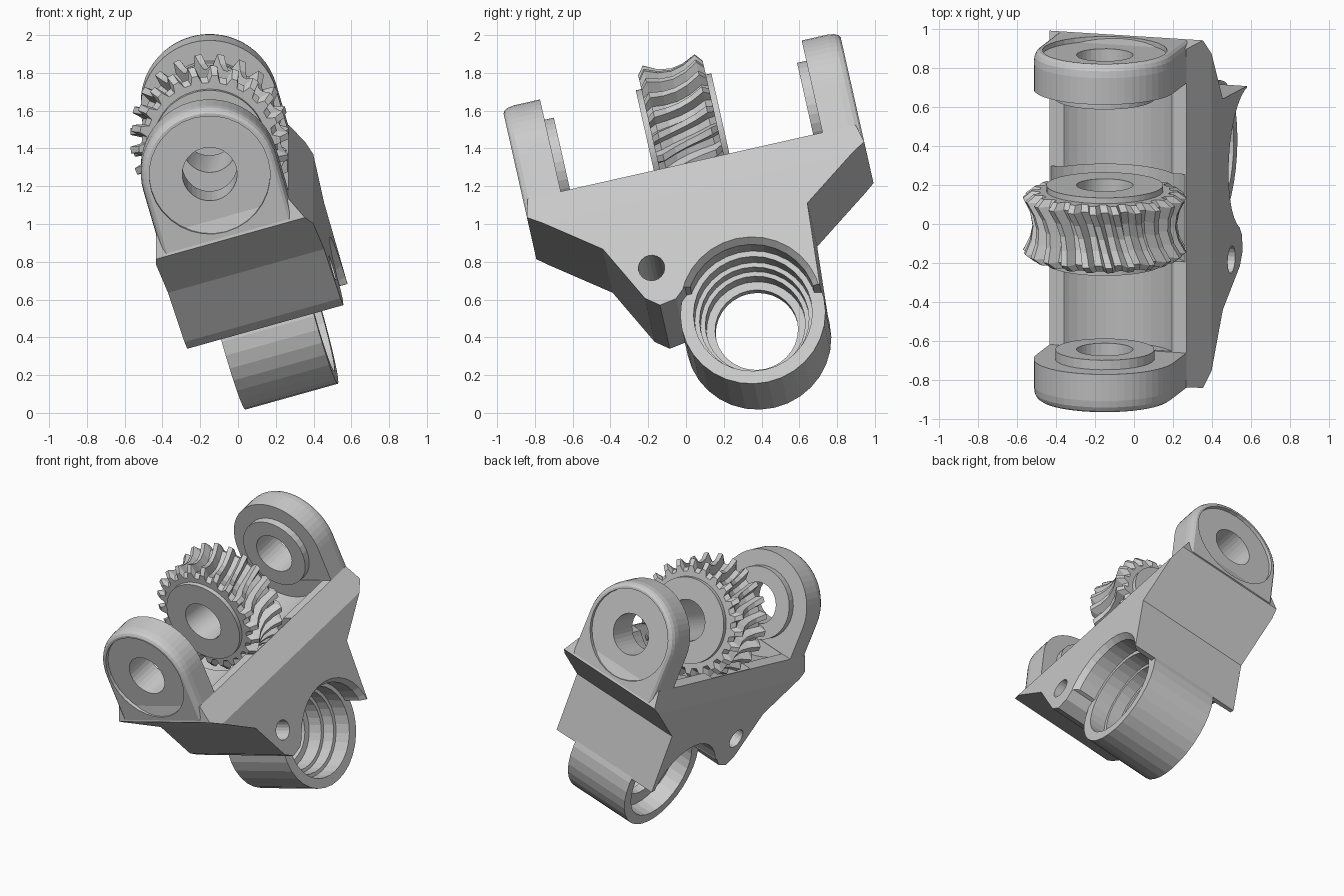
import bpy, bmesh
from math import sin, cos, pi, radians
from mathutils import Matrix

if "Cube" in bpy.data.objects:
    bpy.data.objects.remove(bpy.data.objects["Cube"])

# Local frame: gear axis = Y, tube axis = X; everything is tilted at the end
PLACE = (Matrix.Translation((-0.15, 0, 1.46)) @ Matrix.Rotation(radians(12.7), 4, 'X')
         @ Matrix.Rotation(radians(-16), 4, 'Y'))


def loft(name, loops, closed=False):
    """Skin a list of equal-length loops; cap the ends unless closed."""
    bm = bmesh.new()
    rings = [[bm.verts.new(p) for p in lp] for lp in loops]
    n = len(rings[0])
    pairs = list(zip(rings, rings[1:])) + ([(rings[-1], rings[0])] if closed else [])
    for a, b in pairs:
        for i in range(n):
            j = (i + 1) % n
            bm.faces.new((a[i], a[j], b[j], b[i]))
    if not closed:
        bm.faces.new(rings[0])
        bm.faces.new(rings[-1])
    bmesh.ops.recalc_face_normals(bm, faces=bm.faces)
    me = bpy.data.meshes.new(name)
    bm.to_mesh(me)
    bm.free()
    ob = bpy.data.objects.new(name, me)
    bpy.context.collection.objects.link(ob)
    return ob


def turned(name, axis, steps, c=(0, 0), n=32):
    """Solid of revolution; steps are (position on axis, radius)."""
    loops = []
    for t, r in steps:
        pts = [(c[0] + r * cos(2 * pi * i / n), c[1] + r * sin(2 * pi * i / n)) for i in range(n)]
        loops.append([(t, u, v) if axis == 'X' else (u, t, v) for u, v in pts])
    return loft(name, loops)


def boolean(ob, tool, op):
    m = ob.modifiers.new(op, 'BOOLEAN')
    m.operation, m.object, m.solver = op, tool, 'EXACT'
    bpy.context.view_layer.objects.active = ob
    bpy.ops.object.modifier_apply(modifier=m.name)
    bpy.data.objects.remove(tool, do_unlink=True)


# Bracket body: side outline (Y, Z) crossed with an end section (X, Z)
side = [(-.89, -.245), (.89, -.245), (.915, -.36), (.55, -.63), (.52, -1.08), (.44, -1.06),
        (.1, -.93), (-.18, -.93), (-.24, -.985), (-.33, -1.0), (-.40, -.945), (-.56, -.63),
        (-.915, -.36)]
section = [(-.365, -.245), (.365, -.245), (.45, -.42), (.45, -1.2), (-.41, -1.2), (-.41, -.40)]
body = loft("bracket", [[(x, y, z) for y, z in side] for x in (-.7, .7)])
boolean(body, loft("section", [[(x, y, z) for x, z in section] for y in (-1, 1)]), 'INTERSECT')

# Trough between the arms, with extra clearance round the gear
boolean(body, turned("trough", 'Y', [(-.705, .38), (.705, .38)], n=48), 'DIFFERENCE')
boolean(body, turned("gear_pocket", 'Y', [(-.23, .435), (.23, .435)], n=48), 'DIFFERENCE')

# Arched clearance at both tube ends, and the lug hole
TUBE = (.14, -1.11)
boolean(body, turned("arch_r", 'X', [(.28, .345), (.41, .345), (.45, .375), (.6, .375)], TUBE), 'DIFFERENCE')
boolean(body, turned("arch_l", 'X', [(-.6, .36), (-.23, .345)], TUBE), 'DIFFERENCE')
boolean(body, turned("lug_hole", 'X', [(-.7, .07), (.7, .07)], (-.33, -.79), 20), 'DIFFERENCE')

# Tube with stepped bore
boolean(body, turned("tube", 'X', [(-.23, .385), (.28, .385)], TUBE), 'UNION')
boolean(body, turned("bore", 'X', [(-.3, .315), (-.1, .315), (-.1, .22), (-.04, .22), (-.04, .265),
                                   (.07, .265), (.07, .29), (.16, .29), (.16, .315), (.35, .315)],
                     TUBE), 'DIFFERENCE')


# Arms: rounded-top plates with softened outer edge, boss, recess and hole
def arch(r, y, n=28):
    top = [(r * cos(pi * i / n), y, r * sin(pi * i / n)) for i in range(n + 1)]
    return top + [(-r, y, -.345), (r, y, -.345)]


for s in (-1, 1):
    arm = loft("arm", [arch(r, s * y) for y, r in
                       ((.71, .365), (.85, .365), (.885, .36), (.905, .35), (.915, .335))])
    boolean(arm, turned("boss", 'Y', [(s * .66, .255), (s * .75, .255)]), 'UNION')
    boolean(arm, turned("hole", 'Y', [(s * .6, .145), (s * .89, .145), (s * .89, .32), (s * 1, .32)]),
            'DIFFERENCE')
    boolean(body, arm, 'UNION')

# Worm gear: rows are (Y, root radius, tooth height); throat is hollow
half = [(.205, .145, 0), (.205, .30, 0), (.175, .30, 0), (.175, .335, .04), (.14, .36, .06), (.07, .325, .06)]
rows = [(-y, r, h) for y, r, h in half] + [(0, .312, .06)] + half[::-1]
TEETH = 22
loops = []
for y, r, h in rows:
    ring = []
    for t in range(TEETH):
        for frac, up in ((0, 0), (.38, 0), (.54, 1), (.84, 1)):
            a = 2 * pi * (t + frac) / TEETH + y * .7
            ring.append(((r + up * h) * cos(a), y, (r + up * h) * sin(a)))
    loops.append(ring)
gear = loft("worm_gear", loops, closed=True)

# Tilt into place
for ob in (body, gear):
    ob.data.transform(PLACE)
    ob.data.update()
